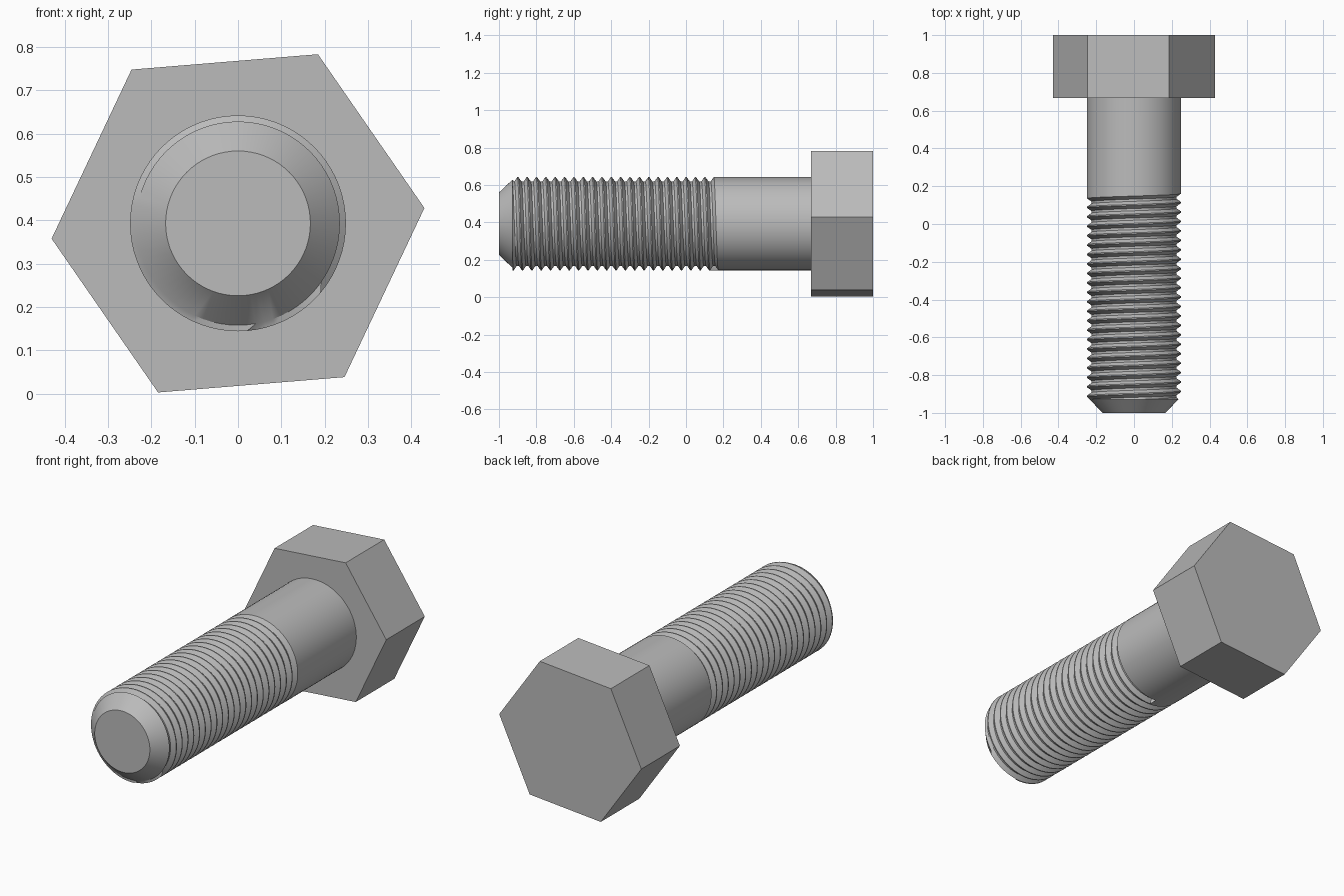
import bpy
import bmesh
import math
from mathutils import Matrix

if "Cube" in bpy.data.objects:
    bpy.data.objects.remove(bpy.data.objects["Cube"], do_unlink=True)

AXIS_Z = 0.393          # height of the bolt axis
HEAD_Y = 0.667          # underside of the head
CREST, ROOT = 0.249, 0.226
PITCH, TURNS, SEGMENTS = 0.05, 23, 72
THREAD_TOP, THREAD_END = 0.123, -0.928
TIP_RADIUS, CHAMFER_RADIUS = 0.167, 0.235

steel = bpy.data.materials.new("grey steel")
steel.use_nodes = True
steel.diffuse_color = (0.5, 0.5, 0.5, 1)
steel.node_tree.nodes["Principled BSDF"].inputs["Base Color"].default_value = (0.5, 0.5, 0.5, 1)


def add_object(name, bm):
    bmesh.ops.recalc_face_normals(bm, faces=bm.faces)
    mesh = bpy.data.meshes.new(name)
    bm.to_mesh(mesh)
    bm.free()
    mesh.materials.append(steel)
    obj = bpy.data.objects.new(name, mesh)
    bpy.context.collection.objects.link(obj)
    return obj


# Hexagonal head, turned slightly about the bolt axis
bm = bmesh.new()
bmesh.ops.create_cone(bm, cap_ends=True, segments=6, radius1=0.4315,
                      radius2=0.4315, depth=1 - HEAD_Y)
first = max(bm.verts, key=lambda v: v.co.x).co
turn = math.radians(4.7) - math.atan2(first.y, first.x)
place = (Matrix.Translation((0, (1 + HEAD_Y) / 2, AXIS_Z))
         @ Matrix.Rotation(math.pi / 2, 4, "X") @ Matrix.Rotation(turn, 4, "Z"))
bmesh.ops.transform(bm, matrix=place, verts=bm.verts)
add_object("hex_head", bm)

# Thread rows as (distance along the axis, radius), ending on the plain shank
tooth = [(0, CREST), (0.12, CREST), (0.44, ROOT), (0.68, ROOT)]
rows = [((n + part - TURNS) * PITCH, radius)
        for n in range(TURNS) for part, radius in tooth] + [(0, CREST)]


def column(angle):
    """Points from tip to head at one angle of the right-hand helix."""
    lift = THREAD_TOP + PITCH * angle / math.tau
    points = [(-1, TIP_RADIUS), (THREAD_END, CHAMFER_RADIUS)]
    for offset, radius in rows:
        y = offset + lift
        points.append((y, radius) if y > THREAD_END else (THREAD_END, CHAMFER_RADIUS))
    points.append((HEAD_Y + 0.01, CREST))
    return [(-r * math.sin(angle), y, AXIS_Z - r * math.cos(angle)) for y, r in points]


# Threaded shank with chamfered tip
bm = bmesh.new()
grid = [[bm.verts.new(p) for p in column(math.tau * i / SEGMENTS)]
        for i in range(SEGMENTS + 1)]
for a, b in zip(grid, grid[1:]):
    for k in range(len(a) - 1):
        bm.faces.new((a[k], a[k + 1], b[k + 1], b[k]))
for end in (0, -1):
    bm.faces.new([col[end] for col in grid[:-1]])
bmesh.ops.remove_doubles(bm, verts=bm.verts, dist=0.0001)
shank = add_object("threaded_shank", bm)

bpy.ops.object.select_all(action="DESELECT")
shank.select_set(True)
bpy.context.view_layer.objects.active = shank
bpy.ops.object.shade_smooth_by_angle(angle=math.radians(30))
